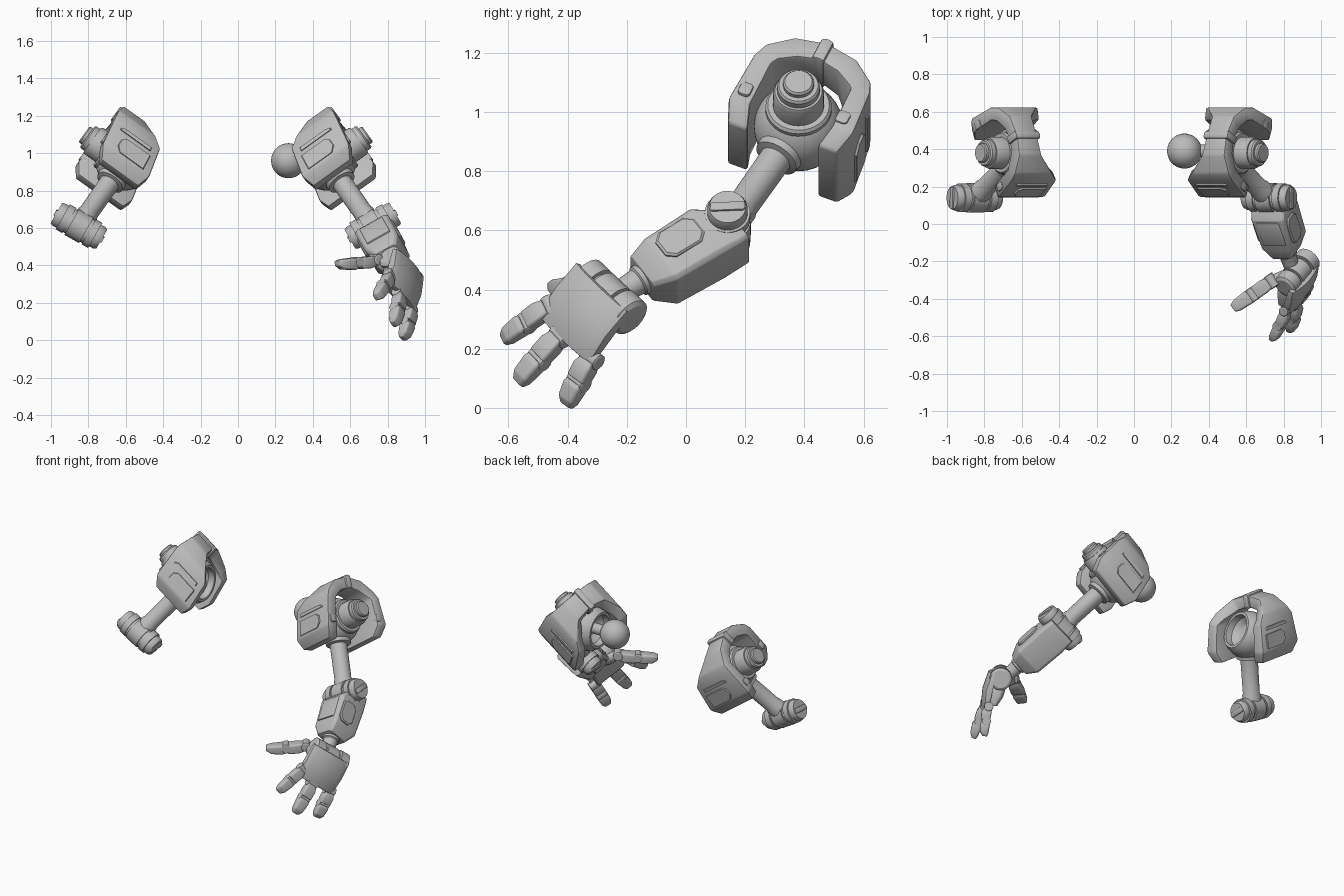
import bpy, bmesh, math
from mathutils import Matrix, Vector

grey = bpy.data.materials.new("plain_grey")
grey.diffuse_color = (0.5, 0.5, 0.5, 1)

# the second arm is a mirrored, shifted copy of the first
MIRROR = Matrix.Translation((-0.13, 0, 0)) @ Matrix.Scale(-1, 4, (1, 0, 0))


def frame(origin, x, y):
    x = Vector(x).normalized()
    y = Vector(y)
    y = (y - x * y.dot(x)).normalized()
    m = Matrix((x, y, x.cross(y))).transposed().to_4x4()
    return Matrix.Translation(origin) @ m


def loft(name, m, rings, bevel=0.0, both=False, angle=32):
    """Skin equal-sized rings of points, cap the ends, bevel the sharp edges."""
    for side, mat in (("left", m), ("right", MIRROR @ m))[:2 if both else 1]:
        bm = bmesh.new()
        vs = [[bm.verts.new(p) for p in r] for r in rings]
        n = len(rings[0])
        for a, b in zip(vs, vs[1:]):
            for i in range(n):
                bm.faces.new((a[i], a[(i + 1) % n], b[(i + 1) % n], b[i]))
        bm.faces.new(vs[0])
        bm.faces.new(vs[-1])
        bmesh.ops.recalc_face_normals(bm, faces=bm.faces)
        if bevel:
            sharp = [e for e in bm.edges if e.calc_face_angle(0) > math.radians(25)]
            bmesh.ops.bevel(bm, geom=sharp, offset=bevel, segments=2, profile=0.5,
                            affect='EDGES', clamp_overlap=True)
        bm.transform(mat)
        bmesh.ops.recalc_face_normals(bm, faces=bm.faces)
        me = bpy.data.meshes.new(name)
        bm.to_mesh(me)
        bm.free()
        me.materials.append(grey)
        ob = bpy.data.objects.new(side + "_" + name, me)
        bpy.context.collection.objects.link(ob)
        bpy.ops.object.select_all(action='DESELECT')
        ob.select_set(True)
        bpy.context.view_layer.objects.active = ob
        bpy.ops.object.shade_smooth_by_angle(angle=math.radians(angle))


def lathe(name, m, prof, both=False, n=32):
    """Turn (distance, radius) points around the local x axis."""
    rings = [[(t, r * math.cos(k * math.tau / n), r * math.sin(k * math.tau / n))
              for k in range(n)] for t, r in prof]
    loft(name, m, rings, 0, both)


def rect(x, y0, y1, z0, z1, c):
    return [(x, y0 + c, z0), (x, y1 - c, z0), (x, y1, z0 + c), (x, y1, z1 - c),
            (x, y1 - c, z1), (x, y0 + c, z1), (x, y0, z1 - c), (x, y0, z0 + c)]


def box(name, m, lo, hi, c=0.008, bevel=0.004, both=False):
    loft(name, m, [rect(x, lo[1], hi[1], lo[2], hi[2], c) for x in (lo[0], hi[0])],
         bevel, both)


def arc(r, a0, a1, n):
    """Sphere profile points between two angles measured from the axis."""
    return [(r * math.cos(math.radians(a0 + (a1 - a0) * i / n)),
             r * math.sin(math.radians(a0 + (a1 - a0) * i / n)) + 0.0005)
            for i in range(n + 1)]


# ---------- shoulder: local x outward, y back, z up ----------
C = Vector((0.48, 0.38, 0.95))
out = Vector((0.81, 0, 0.58))
S = frame(C, out, (0.236, 0.914, -0.33))

# joint sphere with a hollow socket on the inner side
lathe("shoulder_sphere", frame(C, (-1, 0, 0), (0, 1, 0)),
      arc(0.15, 180, 52, 20) + [(0.092, 0.102), (0.05, 0.097), (0.015, 0.065), (0.0, 0.001)], True)
# stacked cap on the outer side
lathe("shoulder_cap", S,
      [(0.05, 0.112), (0.115, 0.112), (0.125, 0.104), (0.125, 0.086), (0.195, 0.086),
       (0.208, 0.08), (0.208, 0.072), (0.232, 0.072), (0.24, 0.066), (0.24, 0.052),
       (0.255, 0.052), (0.262, 0.046)], True)
# torso ball and its neck
lathe("torso_ball", frame((0.27, 0.39, 0.96), (1, 0, 0), (0, 1, 0)), arc(0.093, 180, 0, 20))
lathe("torso_ball_neck", frame((0.27, 0.39, 0.96), (1, 0, 0), (0, 1, 0)),
      [(0.05, 0.035), (0.2, 0.035)])

# arched shoulder guard: (depth, up, inner edge, front outer, back outer, inward offset)
half = [(0.195, -0.15, -0.135, 0.105, 0.16, (-0.073, 0.0)),
        (0.222, -0.08, -0.155, 0.15, 0.20, (-0.078, 0.0)),
        (0.207, 0.10, -0.115, 0.18, 0.20, (-0.068, -0.012)),
        (0.187, 0.15, -0.06, 0.185, 0.185, (-0.064, -0.04)),
        (0.11, 0.219, 0.03, 0.178, 0.178, (-0.04, -0.07))]
DEPTH = {-1: 1.0, 1: 1.07}
arch = [(s * b * DEPTH[s], u, lo, hi[s > 0], (s * db, du))
        for s, part in ((-1, half), (1, half[::-1])) for b, u, lo, *hi, (db, du) in part]
arch.insert(5, (0, 0.242, 0.045, 0.178, (0, -0.075)))
loft("shoulder_guard", S,
     [[(lo, b, u), (hi, b, u), (hi, b + db, u + du), (lo, b + db, u + du)]
      for b, u, lo, hi, (db, du) in arch], 0.010, True)
# strap over the top of the guard
loft("guard_strap", S,
     [[(0.03, b, u), (0.19, b, u), (0.19, b, u - 0.088), (0.03, b, u - 0.088)]
      for b, u in ((-0.022, 0.246), (0.0, 0.252), (0.022, 0.246))], 0.008, True)

# raised panels and edge blocks on the front and back plates
panels = {"guard_lower_panel": [(-0.105, -0.065), (0.05, -0.065), (0.08, -0.035),
                                (0.08, 0.005), (0.055, 0.025), (-0.095, 0.025)],
          "guard_upper_strip": [(-0.08, 0.05), (0.12, 0.05), (0.12, 0.06),
                                (0.10, 0.07), (0.0, 0.07), (-0.075, 0.07)]}
for s, tag in ((-1, "front"), (1, "back")):
    for pname, pts in panels.items():
        loft(tag + "_" + pname, S,
             [[(x * k, s * (DEPTH[s] * (0.222 - 0.083 * (u + 0.08)) + d), u) for x, u in pts]
              for d, k in ((-0.01, 1.0), (0.003, 1.0), (0.008, 0.96))], 0, True, 20)
    edge = 0.16 if s < 0 else 0.20
    box(tag + "_guard_block", S, (edge - 0.03, s * 0.18 - 0.022, -0.06),
        (edge + 0.006, s * 0.18 + 0.022, -0.01), both=True)

# ---------- upper arm and elbow ----------
E = Vector((0.72, 0.14, 0.61))
hinge = Vector((0.87, 0, 0.5))
fore = Vector((0.275, -0.825, -0.5))
U = frame(C, E - C, hinge)
lathe("upper_arm", U, [(0.1, 0.085), (0.15, 0.078), (0.155, 0.055), (0.38, 0.053),
                       (0.39, 0.058), (0.47, 0.058)], True)
L = frame(E, hinge, fore)
lathe("elbow_drum", L,
      [(-0.14, 0.058), (-0.125, 0.066), (-0.10, 0.066), (-0.10, 0.077), (-0.06, 0.077),
       (-0.06, 0.070), (-0.045, 0.070), (-0.045, 0.079), (0.045, 0.079), (0.045, 0.070),
       (0.06, 0.070), (0.06, 0.077), (0.10, 0.077), (0.10, 0.068), (0.125, 0.068),
       (0.14, 0.062)], True)
for s, tag in ((-1, "inner"), (1, "outer")):
    x0, x1 = sorted((s * 0.13, s * 0.148))
    # bar lies level with the horizon on the disc face
    box(tag + "_elbow_bar", L @ Matrix.Rotation(math.radians(-32), 4, 'X'),
        (x0, -0.058, -0.016), (x1, 0.058, 0.016), 0.004, 0.003, True)

# ---------- forearm: local x along, y outward, z top ----------
F = frame(E, fore, hinge)
loft("forearm", F,
     [rect(-0.01, -0.094, 0.094, -0.115, -0.03, 0.012), rect(0.03, -0.097, 0.097, -0.116, 0.045, 0.014),
      rect(0.09, -0.102, 0.102, -0.116, 0.09, 0.016), rect(0.28, -0.097, 0.097, -0.11, 0.086, 0.016),
      rect(0.35, -0.062, 0.062, -0.07, 0.072, 0.014)], 0.004, angle=25)
octagon = [(-0.08, -0.03), (-0.052, -0.055), (0.052, -0.055), (0.08, -0.03),
           (0.08, 0.03), (0.052, 0.055), (-0.052, 0.055), (-0.08, 0.03)]
for s, tag in ((-1, "inner"), (1, "outer")):
    loft(tag + "_forearm_panel", F,
         [[(0.185 + x * k, s * y, 0.012 + z * k) for x, z in octagon]
          for y, k in ((0.085, 1), (0.104, 1), (0.110, 0.9))], 0, angle=20)
box("top_forearm_plate", F, (0.10, -0.07, 0.07), (0.25, 0.07, 0.095), 0.006, 0.003)
lathe("wrist", F, [(0.33, 0.054), (0.365, 0.054), (0.37, 0.046), (0.41, 0.043), (0.46, 0.04)])

# ---------- hand: local x to fingers, y across, z back of hand ----------
H = frame((0.8975, -0.35, 0.321), (-0.21, -0.58, -0.79), (0.53, 0.64, -0.56))
rows = []
for i in range(9):
    y = -0.139 + 0.278 * i / 8
    z = 0.024 * (1 - (y / 0.139) ** 2)
    rows.append([(-0.112, y, z), (0.0, y, z + 0.014), (0.112, y, z),
                 (0.112, y, z - 0.028), (-0.112, y, z - 0.028)])
loft("hand_back_plate", H, rows, 0.004)
loft("palm", H, [rect(-0.10, -0.09, 0.09, -0.11, -0.01, 0.02),
                 rect(0.02, -0.105, 0.105, -0.10, -0.01, 0.02),
                 rect(0.085, -0.11, 0.11, -0.075, -0.015, 0.015)], 0.005)
lathe("hand_drum", H @ frame((-0.09, 0.008, -0.06), (0, 1, 0), (1, 0, 0)),
      [(-0.13, 0.05), (-0.12, 0.066), (-0.06, 0.066), (-0.06, 0.05), (-0.045, 0.05),
       (-0.045, 0.066), (0.045, 0.066), (0.045, 0.05), (0.06, 0.05), (0.06, 0.07),
       (0.12, 0.07), (0.13, 0.055)])


def finger(name, base, tip, side, w):
    base, tip = Vector(base), Vector(tip)
    d = (tip - base).length
    m = frame(base, tip - base, side)
    for i, x in enumerate((0.0, 0.5 * d)):
        lathe(f"{name}_joint_{i + 1}", m @ frame((x, 0, -0.004), (0, 1, 0), (1, 0, 0)),
              [(-w, w * 0.62), (-w * 0.9, w * 0.78), (w * 0.9, w * 0.78), (w, w * 0.62)], n=16)
    loft(name + "_base", m, [rect(0.01, -w * .8, w * .8, -w * .7, w * .7, .006),
                             rect(d * .2, -w, w, -w * .75, w * .95, .007),
                             rect(d * .46, -w, w, -w * .7, w * .85, .007)], 0.003)
    loft(name + "_tip", m, [rect(d * .52, -w * .85, w * .85, -w * .7, w * .75, .006),
                            rect(d * .6, -w, w, -w * .8, w * .9, .008),
                            rect(d * .88, -w * .9, w * .9, -w * .8, w * .65, .009),
                            rect(d, -w * .6, w * .6, -w * .65, w * .1, .005)], 0.004)


across = (0.53, 0.64, -0.56)
finger("first_finger", (0.815, -0.46, 0.345), (0.745, -0.622, 0.232), across, 0.034)
finger("middle_finger", (0.865, -0.425, 0.245), (0.842, -0.572, 0.088), across, 0.037)
finger("last_finger", (0.925, -0.32, 0.17), (0.89, -0.41, 0.010), across, 0.037)
finger("thumb", (0.735, -0.305, 0.425), (0.53, -0.45, 0.40), (-0.5, 0.8, 0.0), 0.038)
# thumb root joining the palm
lathe("thumb_root", frame((0.84, -0.29, 0.385), (-0.105, -0.015, 0.04), (0, 0, 1)),
      [(0.0, 0.05), (0.05, 0.048), (0.09, 0.036), (0.115, 0.022)], n=20)
